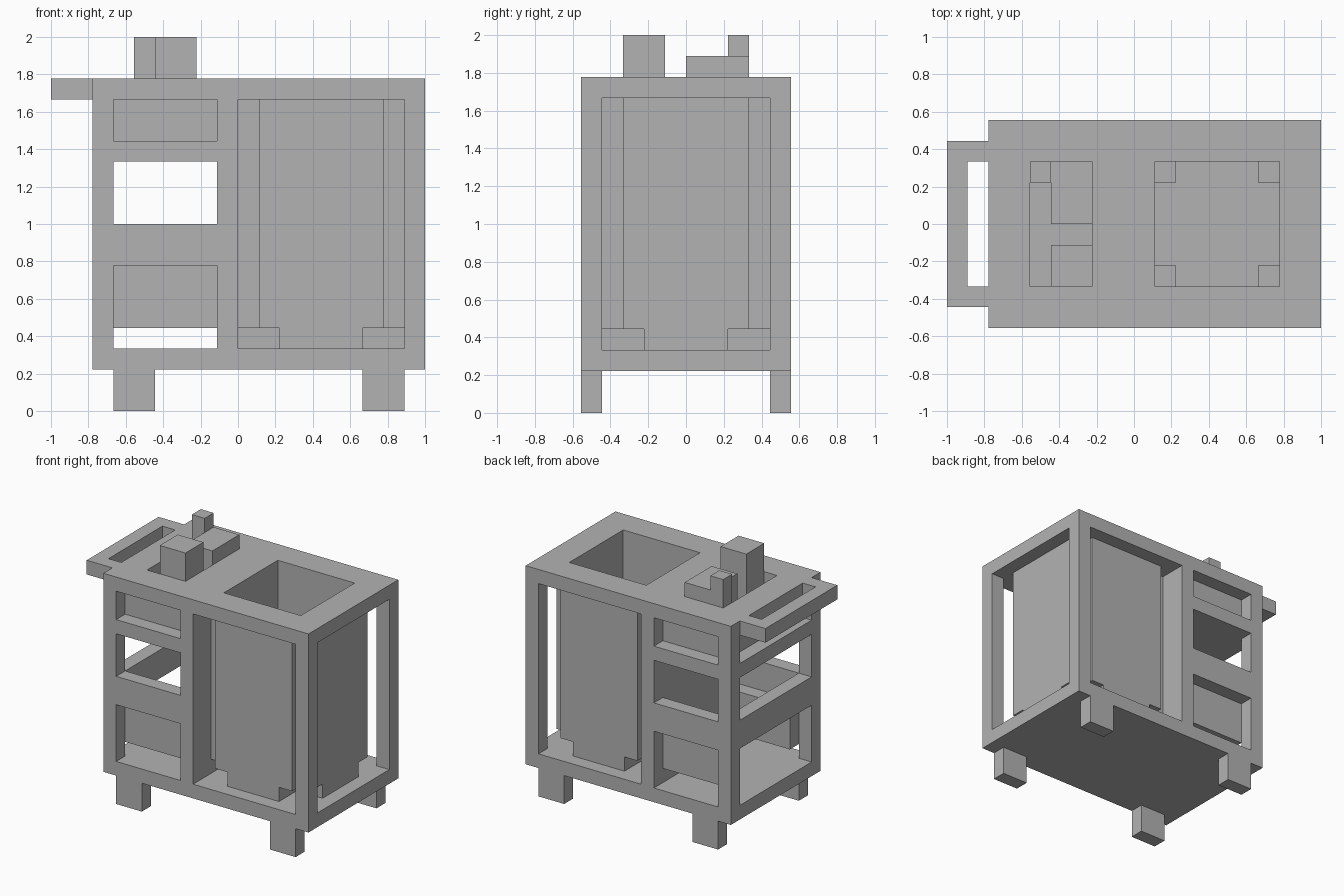
import bpy
import bmesh
from mathutils import Vector

U = 1 / 9  # modelling unit

if "Cube" in bpy.data.objects:
    bpy.data.objects.remove(bpy.data.objects["Cube"], do_unlink=True)

grey = bpy.data.materials.new("light grey")
grey.use_nodes = True
grey.diffuse_color = (0.45, 0.45, 0.45, 1)
grey.node_tree.nodes["Principled BSDF"].inputs["Base Color"].default_value = grey.diffuse_color


def finish(name, bm):
    bmesh.ops.recalc_face_normals(bm, faces=bm.faces)
    mesh = bpy.data.meshes.new(name)
    bm.to_mesh(mesh)
    bm.free()
    mesh.materials.append(grey)
    obj = bpy.data.objects.new(name, mesh)
    bpy.context.collection.objects.link(obj)
    return obj


def box(name, x, y, z):
    """Box from three (low, high) ranges in modelling units."""
    bm = bmesh.new()
    bmesh.ops.create_cube(bm, size=1)
    for v in bm.verts:
        v.co = Vector([U * (r[0] if c < 0 else r[1]) for c, r in zip(v.co, (x, y, z))])
    return finish(name, bm)


def prism(name, outline, place, low, high):
    """Extrude a 2D outline; place(a, b, depth) gives the 3D point."""
    bm = bmesh.new()
    face = bm.faces.new([bm.verts.new(Vector(place(a, b, low)) * U) for a, b in outline])
    shift = (Vector(place(0, 0, high)) - Vector(place(0, 0, low))) * U
    new = bmesh.ops.extrude_face_region(bm, geom=[face], use_keep_orig=True)["geom"]
    bmesh.ops.translate(bm, vec=shift, verts=[g for g in new if isinstance(g, bmesh.types.BMVert)])
    return finish(name, bm)


def carve(obj, cuts):
    """Subtract box ranges from an object and bake the result."""
    cutters = []
    for ranges in cuts:
        cutter = box("cutter", *ranges)
        cutter.hide_render = True
        mod = obj.modifiers.new("cut", "BOOLEAN")
        mod.operation, mod.solver, mod.object = "DIFFERENCE", "EXACT", cutter
        cutters.append(cutter)
    graph = bpy.context.evaluated_depsgraph_get()
    mesh = bpy.data.meshes.new_from_object(obj.evaluated_get(graph))
    obj.modifiers.clear()
    obj.data = mesh
    for cutter in cutters:
        bpy.data.objects.remove(cutter, do_unlink=True)


# Cabinet frame: open bays on the right, three tiers on the left
THROUGH, INNER, HOLE = (-6, 6), (-4, 4), (-3, 3)
cuts = [((0, 8), THROUGH, (3, 15)), ((0, 10), INNER, (3, 15))]
for tier in ((3, 7), (9, 12), (13, 15)):
    cuts += [((-6, -1), THROUGH, tier), ((-8, -1), INNER, tier)]
cuts += [((-6, -1), INNER, (6, 10)),      # open middle shelf
         ((1, 7), HOLE, (14, 17)),        # bin opening
         ((-5, -2), HOLE, (14, 17))]      # tray opening
carve(box("cabinet_frame", (-7, 9), (-5, 5), (2, 16)), cuts)

# Feet
for side, y in (("front", (-5, -4)), ("back", (4, 5))):
    for end, x in (("right", (-6, -4)), ("left", (6, 8))):
        box(f"{side}_{end}_foot", x, y, (0, 2))

# Side handle
prism("side_handle",
      [(-7, -4), (-9, -4), (-9, 4), (-7, 4), (-7, 3), (-8, 3), (-8, -3), (-7, -3)],
      lambda a, b, d: (a, b, d), 15, 16)

# Bin: four notched panels around a cross-shaped floor
panel = [(-3, 4), (-2, 4), (-2, 3), (2, 3), (2, 4), (3, 4), (3, 15), (-3, 15)]
for s, y_name, x_name in ((-1, "front", "right"), (1, "back", "left")):
    prism(f"bin_{y_name}_panel", panel, lambda a, b, d: (4 + a, d, b), 3 * s, 4 * s)
    prism(f"bin_{x_name}_panel", panel, lambda a, b, d: (4 + d, a, b), 3 * s, 4 * s)
cross = [(3, -2), (3, 2), (2, 2), (2, 3)]
cross += [(-a, b) for a, b in reversed(cross)]
cross = [(3, -2), (3, 2), (2, 2), (2, 3), (-2, 3), (-2, 2),
         (-3, 2), (-3, -2), (-2, -2), (-2, -3), (2, -3), (2, -2)]
prism("bin_floor", cross, lambda a, b, d: (4 + a, b, d), 3, 4)

# Sunken tray under the top
carve(box("tray_walls", (-6, -1), INNER, (13, 15)), [((-5, -2), HOLE, (12, 16))])

# Hanging panels below the middle shelf
box("lower_front_panel", (-6, -1), (-4, -3), (4, 7))
box("lower_back_panel", (-6, -1), (3, 4), (4, 7))

# Items standing in the tray
box("tall_container", (-4, -2), (-3, -1), (13, 18))
box("low_container", (-4, -2), (0, 3), (13, 17))
box("corner_post", (-5, -4), (2, 3), (13, 18))
